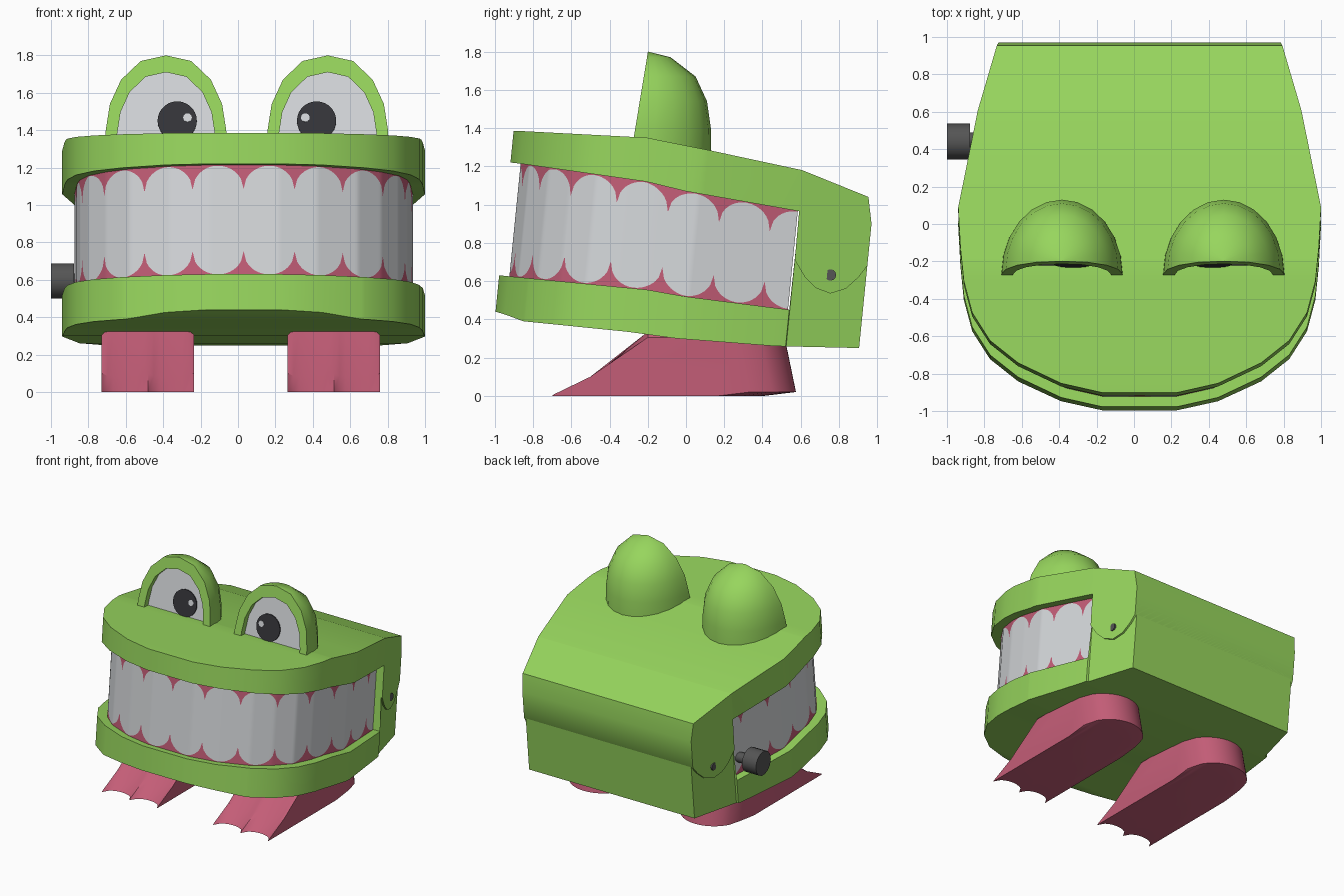
import bpy, bmesh, math
from mathutils import Vector, Matrix

if "Cube" in bpy.data.objects:
    bpy.data.objects.remove(bpy.data.objects["Cube"])


def material(name, rgb):
    m = bpy.data.materials.new(name)
    m.diffuse_color = (*rgb, 1)
    m.use_nodes = True
    m.node_tree.nodes["Principled BSDF"].inputs["Base Color"].default_value = m.diffuse_color
    return m


GREEN = material("frog green", (0.31, 0.67, 0.11))
PINK = material("gum pink", (0.55, 0.11, 0.185))
WHITE = material("tooth white", (0.67, 0.69, 0.71))
BLACK = material("pupil black", (0.035, 0.035, 0.042))
GREY = material("metal grey", (0.09, 0.09, 0.09))
CX = 0.03  # body centre line


def interp(table, y):
    for (a, va), (b, vb) in zip(table, table[1:]):
        if y <= b:
            return va + (vb - va) * max(0, (y - a) / (b - a))
    return table[-1][1]


def lean(x, y, z):
    return (CX + x, y + 0.1 * (z - 0.6), z)


def make(name, verts, faces, mats, index=None, fix_normals=True):
    me = bpy.data.meshes.new(name)
    me.from_pydata(verts, [], faces)
    for m in mats:
        me.materials.append(m)
    if index:
        for p, i in zip(me.polygons, index):
            p.material_index = i
    bm = bmesh.new()
    bm.from_mesh(me)
    bmesh.ops.remove_doubles(bm, verts=bm.verts, dist=1e-4)
    if fix_normals:
        bmesh.ops.recalc_face_normals(bm, faces=bm.faces)
    bm.to_mesh(me)
    bm.free()
    ob = bpy.data.objects.new(name, me)
    bpy.context.collection.objects.link(ob)
    bpy.ops.object.select_all(action='DESELECT')
    ob.select_set(True)
    bpy.context.view_layer.objects.active = ob
    bpy.ops.object.shade_smooth_by_angle(angle=math.radians(32))
    return ob


def loft(name, rings, mat):
    """Closed rings joined in order, with end caps."""
    n = len(rings[0])
    verts = [v for r in rings for v in r]
    faces = [(k * n + i, k * n + (i + 1) % n, (k + 1) * n + (i + 1) % n, (k + 1) * n + i)
             for k in range(len(rings) - 1) for i in range(n)]
    faces += [tuple(range(n))[::-1], tuple(range((len(rings) - 1) * n, len(rings) * n))]
    return make(name, verts, faces, [mat])


def rod(name, centre, axis, radius, length, mat, sides=16):
    rot = Vector((0, 0, 1)).rotation_difference(Vector(axis)).to_matrix().to_4x4()
    bm = bmesh.new()
    bmesh.ops.create_cone(bm, cap_ends=True, segments=sides, radius1=radius, radius2=radius,
                          depth=length, matrix=Matrix.Translation(centre) @ rot)
    verts = [v.co[:] for v in bm.verts]
    faces = [[v.index for v in f.verts] for f in bm.faces]
    bm.free()
    return make(name, verts, faces, [mat])


# Body plan (half width along y) and side profiles
WIDTH = [(-0.98, 0.2), (-0.93, 0.42), (-0.82, 0.65), (-0.7, 0.8), (-0.55, 0.895),
         (-0.38, 0.94), (-0.2, 0.958), (0.02, 0.97), (0.55, 0.865), (0.94, 0.755)]
UP_TOP = [(-0.95, 1.385), (-0.28, 1.35), (0.05, 1.285), (0.55, 1.18), (0.91, 1.04), (0.94, 0.9)]
UP_BOT = [(-0.97, 1.22), (-0.26, 1.12), (-0.05, 1.07), (0.555, 0.965), (0.558, 0.71),
          (0.62, 0.62), (0.68, 0.565), (0.76, 0.535), (0.84, 0.56), (0.9, 0.62), (0.94, 0.68)]
LOW_TOP = [(-0.98, 0.63), (-0.2, 0.555), (0, 0.52), (0.555, 0.45), (0.558, 0.85), (0.94, 0.85)]
LOW_BOT = [(-0.97, 0.44), (-0.83, 0.39), (-0.28, 0.335), (-0.02, 0.3), (0.5, 0.26), (0.94, 0.25)]


def jaw(name, bottom, top, tuck):
    rings = []
    ys = {y for t in (WIDTH, bottom, top) for y, _ in t if y not in (-0.97, -0.95)}
    for y in sorted(ys):
        w = interp(WIDTH, y) - (tuck if y > 0.556 else 0)
        b, t = interp(bottom, y), interp(top, y)
        rings.append([lean(-w, y, b), lean(w, y, b), lean(w, y, t), lean(-w, y, t)])
    return loft(name, rings, GREEN)


jaw("upper_jaw", UP_BOT, UP_TOP, 0)
jaw("lower_jaw", LOW_BOT, LOW_TOP, 0.015)

# Teeth wall: evenly spaced columns round the inset plan, scalloped gums by row
half = [(0.0, -0.926)] + [(w - 0.065 if y > -0.8 else w * 0.94, y * 0.945 if y < 0 else y)
                          for y, w in WIDTH if y < 0.54] + [(0.803, 0.548)]
STEP, PITCH = 0.0275 / 2, 0.275


def along(s):
    for a, b in zip(half, half[1:]):
        d = math.dist(a, b)
        if s <= d:
            return (a[0] + (b[0] - a[0]) * s / d, a[1] + (b[1] - a[1]) * s / d)
        s -= d
    return half[-1]


total = sum(math.dist(a, b) for a, b in zip(half, half[1:]))
count = math.ceil(total / STEP)
verts, faces, index = [], [], []
for k in range(-count, count + 1):
    s = abs(k) * STEP
    x, y = along(s)
    x = math.copysign(x, k)
    v = 1 - 2 * abs(s / PITCH - round(s / PITCH))
    h = 0.004 + 0.125 * (1 - math.sqrt(max(0, 1 - v * v)))
    b, t = interp(LOW_TOP, min(y, 0.55)), interp(UP_BOT, min(y, 0.55))
    verts += [lean(x, y, z) for z in (b, b + h, t - h, t)]
for c in range(2 * count):
    for r in range(3):
        i = c * 4 + r
        faces.append((i, i + 4, i + 5, i + 1))
        index.append(0 if r == 1 else 1)
make("teeth_and_gums", verts, faces, [WHITE, PINK], index, fix_normals=False)

# Eyes: half domes with a rimmed, recessed front
LAYERS = [(1.25, 0.33, 0.13), (1.4, 0.322, 0.13), (1.54, 0.3, 0.11), (1.67, 0.24, 0.05),
          (1.77, 0.135, -0.08), (1.8, 0.0, -0.2)]  # z, half width, back y


def front_y(z):
    return -0.27 + 0.165 * (z - 1.37)


def eye(side, cx, pupil_x, glint_x):
    n = 12
    verts, faces = [], []
    for z, a, back in LAYERS:
        f = front_y(z)
        for i in range(n + 1):
            t = math.pi * i / n
            verts.append((cx + a * math.cos(t), f + (back - f) * math.sin(t), z))
    for k in range(len(LAYERS) - 1):
        for i in range(n):
            j = k * (n + 1) + i
            faces.append((j, j + 1, j + n + 2, j + n + 1))
    # arch outlines: outer rim, inner rim, recessed edge
    arch = [(a, z) for z, a, _ in LAYERS] + [(-a, z) for z, a, _ in LAYERS[-2::-1]]
    inner = [(a * 0.81, 1.3 + (z - 1.3) * 0.82) for a, z in arch]
    m, o = len(arch), len(verts)
    for pts, depth in ((arch, 0), (inner, 0), (inner, 0.05)):
        verts += [(cx + a, front_y(z) + depth, z) for a, z in pts]
    for r in range(2):
        for i in range(m - 1):
            j = o + r * m + i
            faces.append((j, j + 1, j + m + 1, j + m))
    faces.append(tuple(o + 2 * m + i for i in range(m)))
    index = [0] * (len(faces) - 1) + [1]
    make(side + "_eye_dome", verts, faces, [GREEN, WHITE], index)
    axis = Vector((0, -1, 0.165)).normalized()
    for part, x, z, r, off, mat in (("pupil", pupil_x, 1.45, 0.105, 0.045, BLACK),
                                    ("glint", glint_x, 1.467, 0.023, 0.041, WHITE)):
        rod(f"{side}_{part}", (x, front_y(z) + off, z), axis, r, 0.008, mat, 28)


eye("left", -0.385, -0.325, -0.27)
eye("right", 0.48, 0.42, 0.36)

# Webbed feet: columns across the width, three toe points, rounded heel
for side, fx in (("left", -0.482), ("right", 0.512)):
    rings = []
    for i in range(17):
        u = -1 + i / 8
        web = math.sqrt(max(0, 1 - (2 * abs(u) - 1) ** 2))
        heel = 0.27 + 0.24 * math.sqrt(max(0, 1 - u * u))
        edge = 0.03 if abs(u) == 1 else 0
        x = fx + 0.247 * u
        rings.append([(x, -0.7 + 0.08 * web, 0), (x, -0.69 + 0.08 * web, 0.008),
                      (x, -0.5, 0.1 - 0.02 * web), (x, -0.2, 0.335 - edge),
                      (x, heel, 0.335 - edge), (x, heel + 0.065, 0.02), (x, heel - 0.1, 0)])
    loft(side + "_foot", rings, PINK)

# Winding knob and hinge pins
rod("knob", (-0.938, 0.44, 0.595), (1, 0, 0), 0.096, 0.124, GREY, 14)
rod("knob_shaft", (-0.82, 0.45, 0.595), (1, 0, 0), 0.04, 0.16, GREY, 12)
for s in (-1, 1):
    rod("hinge_pin", (CX + s * 0.803, 0.755, 0.632), (1, 0, 0), 0.03, 0.02, GREY, 12)
